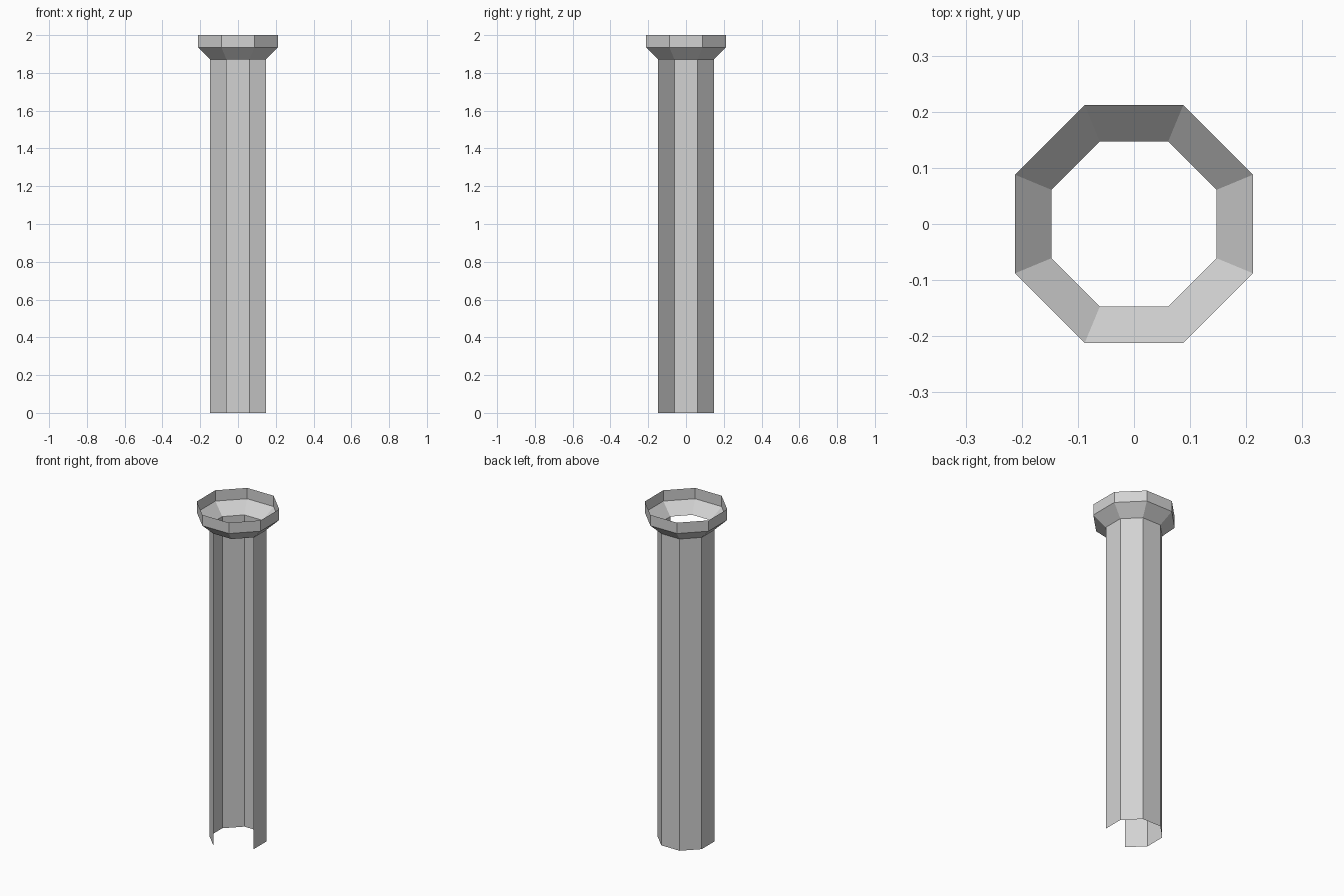
import bpy, bmesh, math

if "Cube" in bpy.data.objects:
    bpy.data.objects.remove(bpy.data.objects["Cube"])

grey = bpy.data.materials.new("light_grey")
grey.diffuse_color = (0.65, 0.65, 0.65, 1)
grey.use_nodes = True
grey.node_tree.nodes["Principled BSDF"].inputs["Base Color"].default_value = grey.diffuse_color

SIDES = 8
SHAFT, RIM = 0.147, 0.212          # flat-to-centre distances


def octagon_shell(name, profile, missing=()):
    """Open shell of flat panels; panel k faces the direction 45 * k degrees."""
    bm = bmesh.new()
    rings = []
    for apothem, z in profile:
        r = apothem / math.cos(math.pi / SIDES)
        angles = [(k - 0.5) * math.tau / SIDES for k in range(SIDES)]
        rings.append([bm.verts.new((r * math.cos(a), r * math.sin(a), z)) for a in angles])
    for low, high in zip(rings, rings[1:]):
        for k in range(SIDES):
            if k not in missing:
                n = (k + 1) % SIDES
                bm.faces.new((low[k], low[n], high[n], high[k]))
    mesh = bpy.data.meshes.new(name)
    bm.to_mesh(mesh)
    bm.free()
    mesh.materials.append(grey)
    obj = bpy.data.objects.new(name, mesh)
    bpy.context.collection.objects.link(obj)
    return obj


# Hollow shaft, open at the front and front-right panels
octagon_shell("column_shaft", [(SHAFT, 0), (SHAFT, 1.87)], missing=(6, 7))

# Flared collar with an upright rim, open at the top
octagon_shell("column_collar", [(SHAFT, 1.87), (RIM, 1.935), (RIM, 2.0)])
